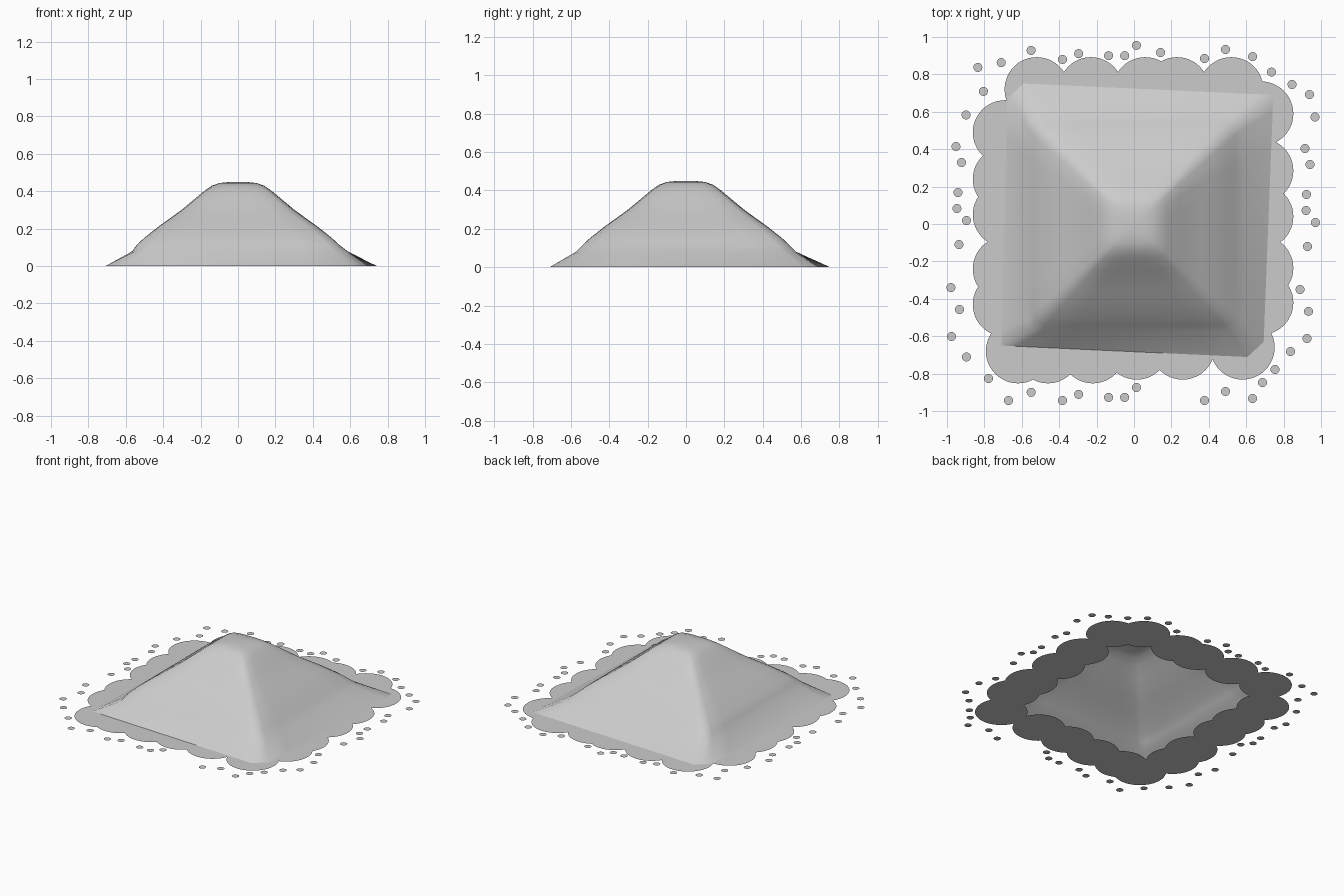
import bpy, bmesh
from mathutils import Matrix, Vector

if "Cube" in bpy.data.objects:
    bpy.data.objects.remove(bpy.data.objects["Cube"])


def finish(bm, name):
    me = bpy.data.meshes.new(name)
    bm.to_mesh(me)
    bm.free()
    ob = bpy.data.objects.new(name, me)
    bpy.context.collection.objects.link(ob)
    return ob


def discs(name, centres, radius, sides):
    bm = bmesh.new()
    for x, y in centres:
        bmesh.ops.create_circle(bm, cap_ends=True, segments=sides, radius=radius,
                                matrix=Matrix.Translation((x, y, 0)))
    return finish(bm, name)


# Unit square outline, denser near the corners
T = [-1, -.88, -.6, -.3, 0, .3, .6, .88]
outline = ([(t, -1) for t in T] + [(1, t) for t in T]
           + [(-t, 1) for t in T] + [(-1, -t) for t in T])

# Mound: open shell of rings, (half size, height, squareness)
rings = [(.575, .08, 24), (.54, .115, 22), (.50, .152, 20), (.42, .215, 16),
         (.36, .258, 13), (.30, .302, 11), (.24, .352, 9), (.18, .402, 7),
         (.14, .430, 5), (.10, .444, 4), (.05, .449, 3)]
sw, se, ne, nw = [Vector(c) for c in
                  ((-.71, -.65), (.69, -.715), (.745, .69), (-.675, .755))]

base = []
for u, v in outline:
    a, b = (u + 1) / 2, (v + 1) / 2
    base.append(sw.lerp(se, a).lerp(nw.lerp(ne, a), b))
for i in (8, 24):  # two clipped corners
    base[i] = (base[i - 1] + base[i + 1]) / 2

bm = bmesh.new()
loops = [[bm.verts.new((p.x, p.y, 0)) for p in base]]
for half, z, p in rings:
    loop = []
    for u, v in outline:
        k = half / (abs(u) ** p + abs(v) ** p) ** (1 / p)
        loop.append(bm.verts.new((u * k + .01 * (z < .1), v * k, z)))
    loops.append(loop)
n = len(outline)
for lo, hi in zip(loops, loops[1:]):
    for i in range(n):
        j = (i + 1) % n
        bm.faces.new((lo[i], lo[j], hi[j], hi[i]))
top = bm.verts.new((0, 0, .45))
for i in range(n):
    bm.faces.new((loops[-1][i], loops[-1][(i + 1) % n], top))
mound = finish(bm, "mound")
bpy.context.view_layer.objects.active = mound
mound.select_set(True)
bpy.ops.object.shade_smooth_by_angle(angle=0.9)

# Overlapping large discs forming the scalloped border
border = [(x, .72) for x in (-.52, -.23, .06, .23, .52)]
border += [(.68, y) for y in (.59, .285, .04, -.235, -.42)]
border += [(-.69, y) for y in (.49, .24, .05, -.24, -.43)]
border += [(x, -.68) for x in (-.62, -.46, -.22)]
border += [(x, -.66) for x in (.015, .26, .58)]
discs("border_discs", border, .172, 48)

# Small loose discs, one table per side
north = [(-.835, .837), (-.71, .863), (-.55, .928), (-.382, .88), (-.296, .911),
         (-.136, .9), (-.05, .9), (.013, .955), (.142, .917), (.377, .885),
         (.489, .933), (.634, .895), (.735, .812), (.845, .746)]
east = [(.938, .692), (.968, .572), (.914, .404), (.941, .318), (.922, .158),
        (.92, .072), (.97, .008), (.928, -.12), (.888, -.35), (.933, -.467),
        (.925, -.612), (.837, -.682)]
south = [(.754, -.778), (.687, -.848), (.634, -.933), (.489, -.895), (.377, -.944),
         (.013, -.874), (-.05, -.927), (-.136, -.927), (-.296, -.911),
         (-.382, -.944), (-.55, -.9), (-.671, -.944), (-.778, -.826)]
west = [(-.896, -.711), (-.976, -.601), (-.933, -.457), (-.979, -.34),
        (-.936, -.11), (-.896, .019), (-.947, .083), (-.941, .168), (-.922, .329),
        (-.952, .414), (-.898, .583), (-.805, .709)]
discs("small_discs", north + east + south + west, .024, 24)
